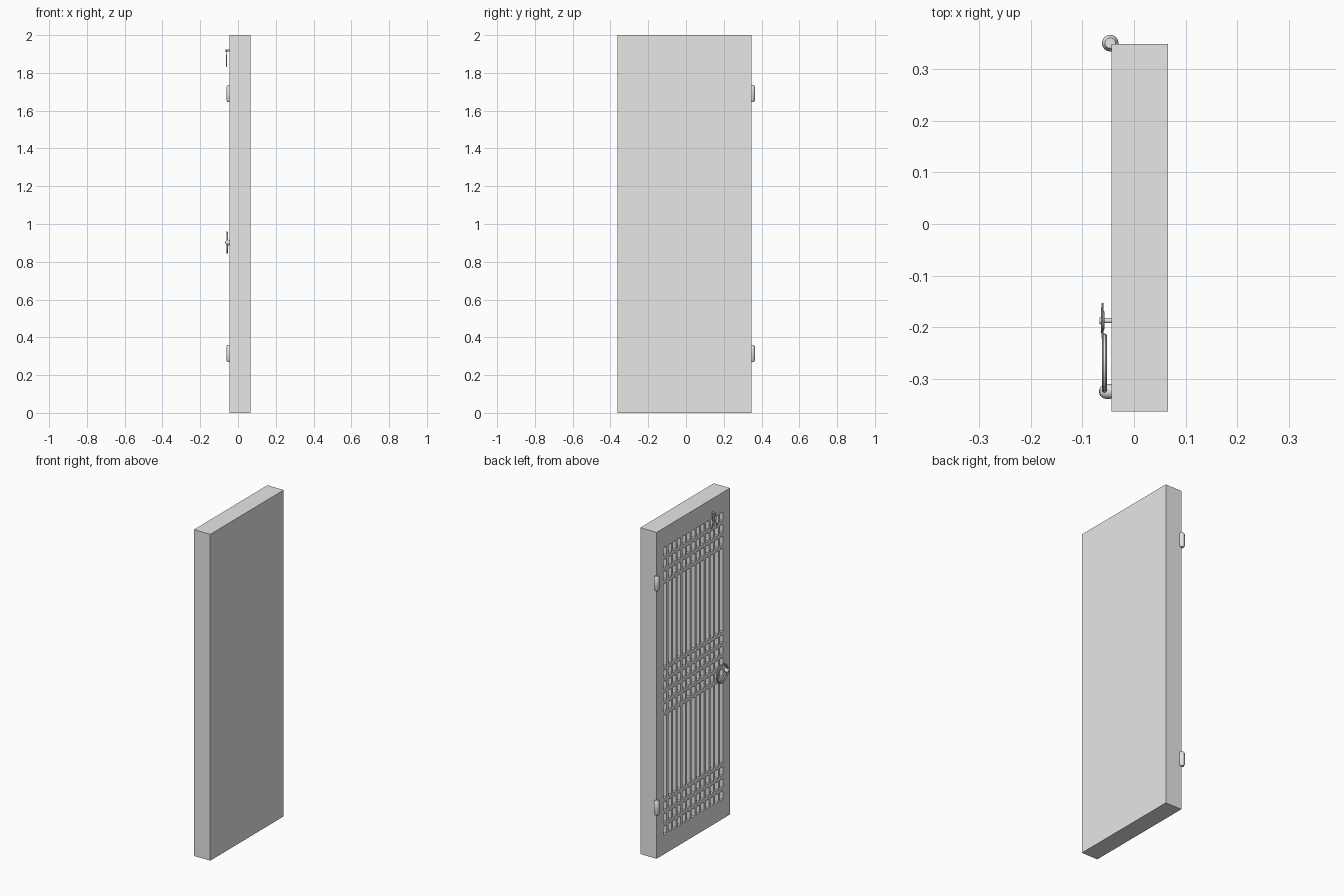
import bpy, bmesh, math
from mathutils import Vector

cube = bpy.data.objects.get("Cube")
if cube:
    bpy.data.objects.remove(cube)

gray = bpy.data.materials.new("plain_gray")
gray.use_nodes = True
gray.diffuse_color = (0.8, 0.8, 0.8, 1)
gray.node_tree.nodes["Principled BSDF"].inputs["Base Color"].default_value = (0.8, 0.8, 0.8, 1)

FACE, REAR = -0.044, 0.066          # lattice side and plain side of the door
Y0, Y1, HEIGHT = -0.363, 0.348, 2.0
DEPTH = 0.03


def add_object(name, bm, smooth=True):
    bmesh.ops.recalc_face_normals(bm, faces=bm.faces)
    mesh = bpy.data.meshes.new(name)
    bm.to_mesh(mesh)
    bm.free()
    mesh.materials.append(gray)
    obj = bpy.data.objects.new(name, mesh)
    bpy.context.collection.objects.link(obj)
    if smooth:
        bpy.ops.object.select_all(action='DESELECT')
        obj.select_set(True)
        bpy.context.view_layer.objects.active = obj
        bpy.ops.object.shade_smooth_by_angle(angle=math.radians(35))
    return obj


def lathe(name, profile, origin, axis, sides=20):
    """Spin (radius, distance) pairs around an axis through origin."""
    bm = bmesh.new()
    axis, origin = Vector(axis), Vector(origin)
    side = axis.orthogonal().normalized()
    verts = [bm.verts.new(origin + axis * d + side * r) for r, d in profile]
    edges = [bm.edges.new(pair) for pair in zip(verts, verts[1:])]
    bmesh.ops.spin(bm, geom=verts + edges, cent=origin, axis=axis,
                   angle=math.tau, steps=sides)
    bmesh.ops.remove_doubles(bm, verts=bm.verts, dist=1e-5)
    return add_object(name, bm)


def ring(name, center, radius, thick):
    """Round ring lying parallel to the door face."""
    bm = bmesh.new()
    c = Vector(center)
    n = 10
    verts = [bm.verts.new(c + Vector((thick * math.cos(a), radius + thick * math.sin(a), 0)))
             for a in (math.tau * i / n for i in range(n))]
    edges = [bm.edges.new((verts[i], verts[i - 1])) for i in range(n)]
    bmesh.ops.spin(bm, geom=verts + edges, cent=c, axis=(1, 0, 0),
                   angle=math.tau, steps=36)
    bmesh.ops.remove_doubles(bm, verts=bm.verts, dist=1e-5)
    return add_object(name, bm)


# Door slab with recessed lattice openings
def lines(start, stop, count, bar):
    """Edges of count openings separated by bars, from start to stop."""
    width = (stop - start - bar * (count - 1)) / count
    out = []
    for i in range(count):
        low = start + i * (width + bar)
        out += [low, low + width]
    return out


ys = [Y0] + lines(-0.295, 0.28, 13, 0.016) + [Y1]
zs = [0] + lines(0.12, 0.32, 3, 0.022) + [0.342, 0.85]
zs += lines(0.872, 1.128, 4, 0.022) + [1.15, 1.658] + lines(1.68, 1.88, 3, 0.022) + [HEIGHT]

bm = bmesh.new()
grid = [[bm.verts.new((FACE, y, z)) for z in zs] for y in ys]
sheet, slots = [], []
for i in range(len(ys) - 1):
    for j in range(len(zs) - 1):
        f = bm.faces.new((grid[i][j], grid[i + 1][j], grid[i + 1][j + 1], grid[i][j + 1]))
        sheet.append(f)
        if i % 2 and j % 2:
            slots.append(f)
back = bmesh.ops.extrude_face_region(bm, geom=sheet, use_keep_orig=True)["geom"]
bmesh.ops.translate(bm, vec=(REAR - FACE, 0, 0),
                    verts=[v for v in back if isinstance(v, bmesh.types.BMVert)])
cut = bmesh.ops.extrude_discrete_faces(bm, faces=slots)["faces"]
bmesh.ops.translate(bm, vec=(DEPTH, 0, 0), verts=list({v for f in cut for v in f.verts}))
bmesh.ops.dissolve_faces(bm, faces=[f for f in back if isinstance(f, bmesh.types.BMFace)])
add_object("door_panel", bm, smooth=False)

# Hinge barrels with tapered ends
for name, z in (("lower_hinge", 0.315), ("upper_hinge", 1.69)):
    lathe(name, [(0, -0.045), (0.01, -0.045), (0.016, -0.035),
                 (0.016, 0.035), (0.01, 0.045), (0, 0.045)],
          (-0.046, 0.35, z), (0, 0, 1), 24)

# Pull ring hanging on a round boss
ring("pull_ring", (-0.057, -0.27, 0.902), 0.053, 0.005)
lathe("pull_ring_boss", [(0, -0.002), (0.014, -0.002), (0.015, 0.008), (0.013, 0.016),
                         (0.008, 0.022), (0, 0.024)],
      (FACE, -0.324, 0.902), (-1, 0, 0))

# Nail carrying a small ring and two splayed keys
nail = Vector((FACE, -0.187, 1.918))
lathe("key_nail", [(0, -0.002), (0.005, -0.002), (0.005, 0.017), (0.008, 0.019),
                   (0.006, 0.023), (0, 0.023)], nail, (-1, 0, 0), 14)
ring("key_ring", nail + Vector((-0.015, 0, -0.012)), 0.016, 0.002)
for name, sign in (("left_key", 1), ("right_key", -1)):
    bow = nail + Vector((-0.017, 0.008 * sign, -0.034))
    direction = Vector((0, 0.32 * sign, -1)).normalized()
    ring(name + "_bow", bow, 0.011, 0.0025)
    lathe(name + "_shaft", [(0, 0.01), (0.0025, 0.01), (0.0025, 0.055), (0, 0.055)],
          bow, direction, 10)
    for d in (0.042, 0.05):
        lathe(name + "_tooth", [(0, 0), (0.002, 0), (0.002, 0.011), (0, 0.011)],
              bow + direction * d, (0, sign, 0), 8)
